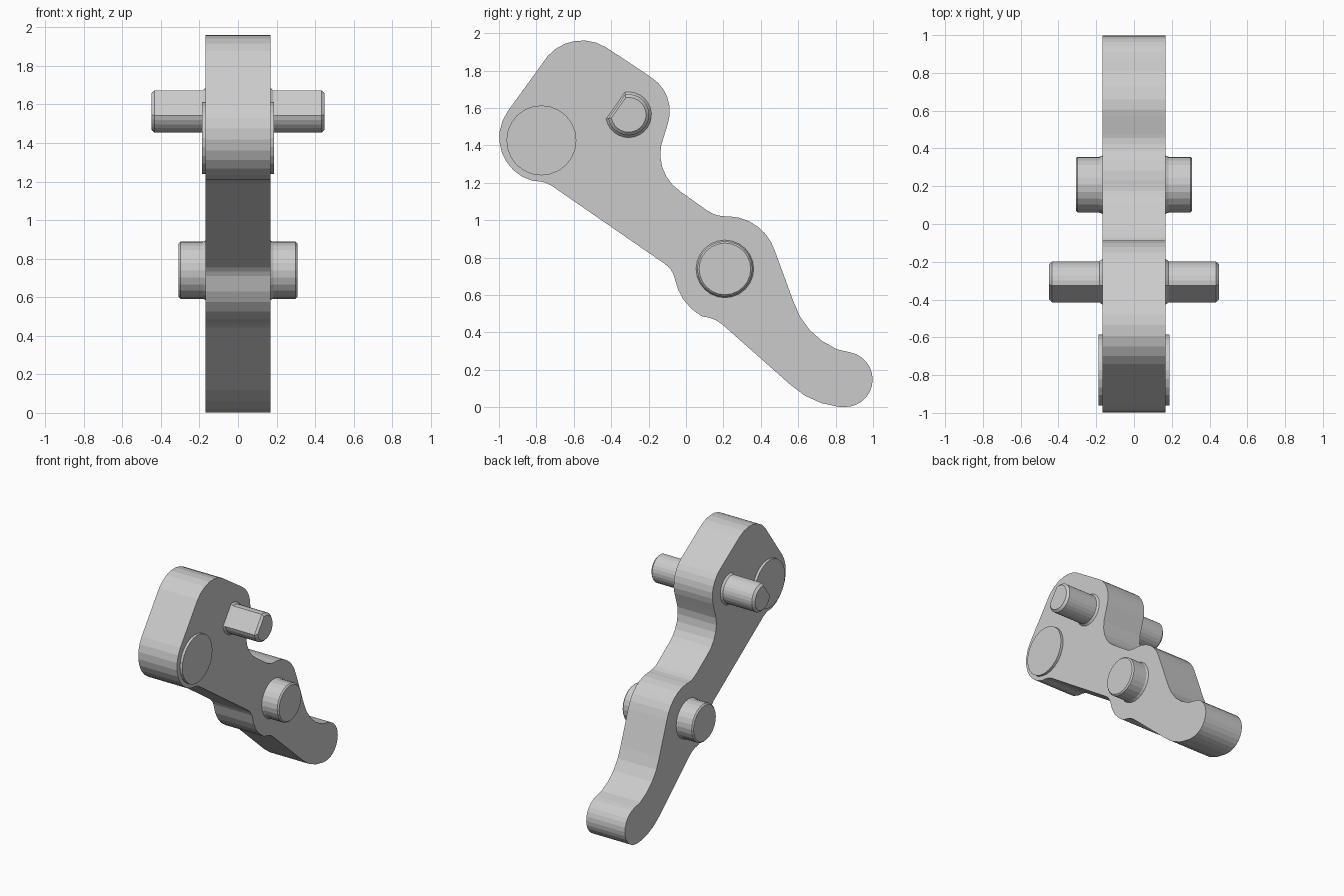
import bpy, bmesh
from math import cos, sin, radians, tau, pi, ceil, atan2, hypot

if "Cube" in bpy.data.objects:
    bpy.data.objects.remove(bpy.data.objects["Cube"])


def loft(name, loop, stations, centre=(0, 0)):
    """Loft a (y, z) loop along x; stations are (x, scale about centre)."""
    bm = bmesh.new()
    cy, cz = centre
    rings = [[bm.verts.new((x, cy + (y - cy) * s, cz + (z - cz) * s)) for y, z in loop]
             for x, s in stations]
    n = len(loop)
    for a, b in zip(rings, rings[1:]):
        for i in range(n):
            j = (i + 1) % n
            bm.faces.new((a[i], a[j], b[j], b[i]))
    bm.faces.new(rings[0][::-1])
    bm.faces.new(rings[-1])
    bmesh.ops.recalc_face_normals(bm, faces=bm.faces)
    mesh = bpy.data.meshes.new(name)
    bm.to_mesh(mesh)
    bm.free()
    ob = bpy.data.objects.new(name, mesh)
    bpy.context.collection.objects.link(ob)
    return ob


def arc3(y1, z1, y2, z2, y3, z3, step=radians(14)):
    """Points on the arc through three points."""
    d = 2 * (y1 * (z2 - z3) + y2 * (z3 - z1) + y3 * (z1 - z2))
    q1, q2, q3 = y1 * y1 + z1 * z1, y2 * y2 + z2 * z2, y3 * y3 + z3 * z3
    cy = (q1 * (z2 - z3) + q2 * (z3 - z1) + q3 * (z1 - z2)) / d
    cz = (q1 * (y3 - y2) + q2 * (y1 - y3) + q3 * (y2 - y1)) / d
    r = hypot(y1 - cy, z1 - cz)
    a = atan2(z1 - cz, y1 - cy)
    sweep = (atan2(z3 - cz, y3 - cy) - a) % tau
    if d < 0:
        sweep -= tau
    n = max(2, ceil(abs(sweep) / step))
    return [(cy + r * cos(a + sweep * i / n), cz + r * sin(a + sweep * i / n))
            for i in range(n + 1)]


def circle(c, r, n=24, start=0, sweep=tau):
    closed = sweep == tau
    return [(c[0] + r * cos(start + sweep * i / n), c[1] + r * sin(start + sweep * i / n))
            for i in range(n if closed else n + 1)]


def pin_stations(half, r, chamfer, flare=0.012):
    """Symmetric pin: chamfered ends and a small flare at the lever faces."""
    side = [(half, 1 - chamfer / r), (half - chamfer, 1), (0.183, 1), (0.168, 1 + flare / r)]
    return [(-x, s) for x, s in side] + side[::-1]


# Lever plate: arcs joined by straight edges, clockwise from the top
ARCS = [
    (-.74, 1.877, -.583, 1.96, -.428, 1.925),      # top corner
    (-.187, 1.765, -.112, 1.684, -.096, 1.519),    # shoulder
    (-.118, 1.449, -.131, 1.30, -.032, 1.155),     # neck
    (.112, 1.053, .16, 1.029, .209, 1.021),        # blend to pivot boss
    (.23, 1.021, .374, .973, .476, .834),          # pivot boss, upper
    (.572, .572, .658, .417, .807, .31),           # tail hollow
    (.877, .294, .998, .15, .84, .002),            # tail tip
    (.815, .003, .69, .035, .561, .118),           # tail underside
    (.193, .444, .144, .473, .09, .485),           # blend to pivot boss
    (.08, .489, .005, .551, -.043, .631),          # pivot boss, lower
    (-.059, .684, -.083, .738, -.118, .77),        # blend to arm
    (-.722, 1.187, -.759, 1.203, -.81, 1.21),      # blend to head
    (-.825, 1.212, -.979, 1.348, -.955, 1.58),     # head left corner
]
outline = [p for a in ARCS for p in arc3(*a)]
loft("lever_plate", outline, [(-.168, 1), (.168, 1)])

# Shallow round boss standing proud of both faces
loft("head_boss", circle((-.773, 1.427), .187), [(-.188, 1), (.188, 1)])

# Round pivot pin
c = (.208, .74)
loft("pivot_pin", circle(c, .148), pin_stations(.308, .148, .01, .006), c)

# D-shaped pin with a flat facing up and forward
c = (-.307, 1.564)
half_flat = radians(45.6)
d_loop = circle(c, .11, 20, radians(144.8) + half_flat, tau - 2 * half_flat)
loft("flatted_pin", d_loop, pin_stations(.45, .11, .017), c)
